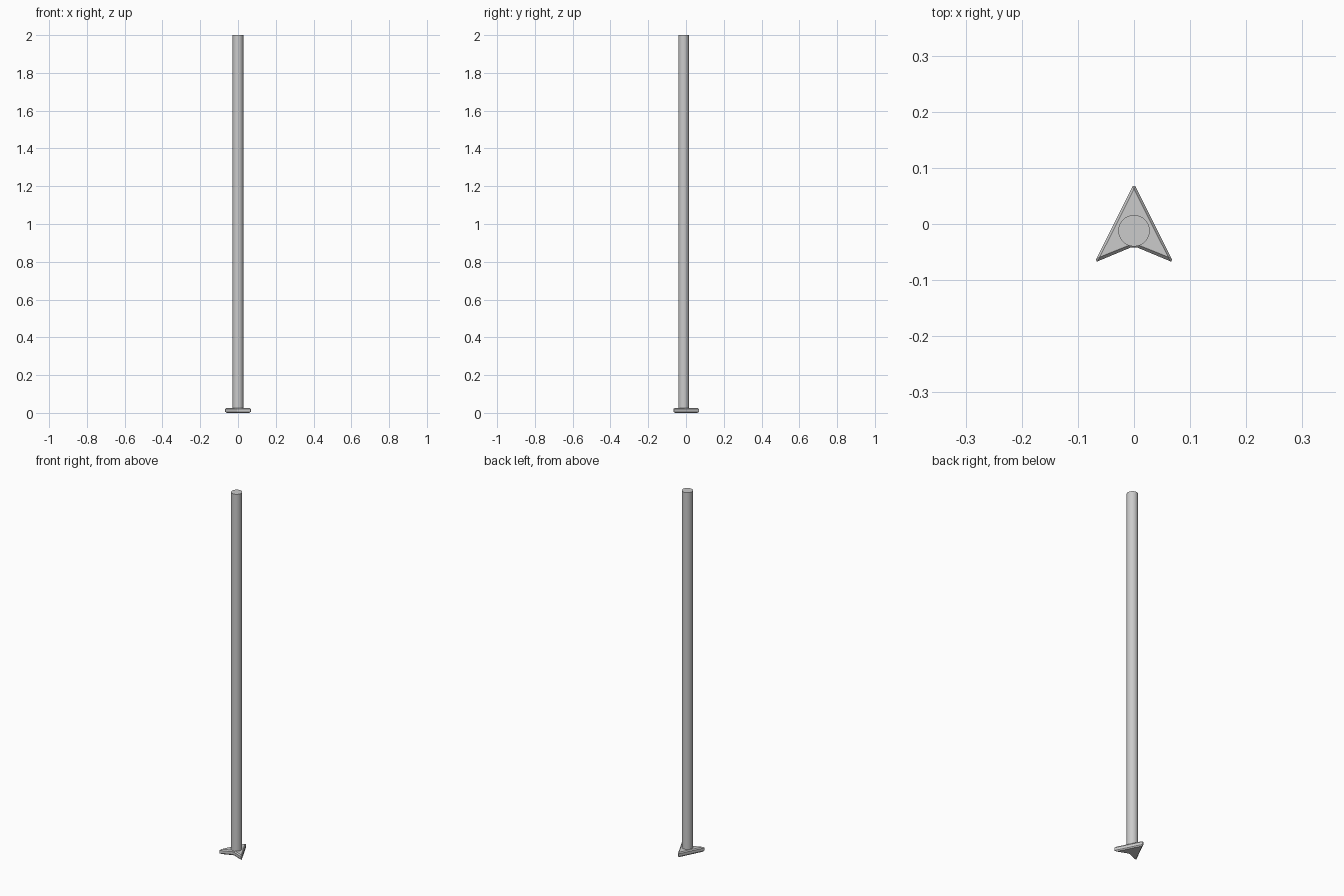
import bpy, bmesh

if "Cube" in bpy.data.objects:
    bpy.data.objects.remove(bpy.data.objects["Cube"])

# Arrow-shaped foot: right half of the outlines, mirrored across x = 0
OUTER = [(0.002, 0.068), (0.068, -0.064), (0.066, -0.067), (0.006, -0.042)]
INNER = [(0.0005, 0.061), (0.0605, -0.058), (0.060, -0.0585), (0.004, -0.036)]


def mirrored(half):
    return half + [(-x, y) for x, y in reversed(half)]


bm = bmesh.new()
rings = [[bm.verts.new((x, y, z)) for x, y in mirrored(half)]
         for half, z in ((INNER, 0), (OUTER, 0.006), (OUTER, 0.021), (INNER, 0.027))]
for low, high in zip(rings, rings[1:]):
    for i in range(len(low)):
        j = (i + 1) % len(low)
        bm.faces.new((low[i], low[j], high[j], high[i]))
bm.faces.new(rings[0])
bm.faces.new(rings[-1])
bmesh.ops.recalc_face_normals(bm, faces=bm.faces)
mesh = bpy.data.meshes.new("arrow_foot")
bm.to_mesh(mesh)
bm.free()
bpy.context.collection.objects.link(bpy.data.objects.new("arrow_foot", mesh))

# Long round shaft standing on the foot
bottom, top = 0.025, 2.0
bpy.ops.mesh.primitive_cylinder_add(vertices=32, radius=0.028, depth=top - bottom,
                                    location=(0, -0.012, (top + bottom) / 2))
shaft = bpy.context.object
shaft.name = "shaft"
bpy.ops.object.shade_smooth_by_angle()
